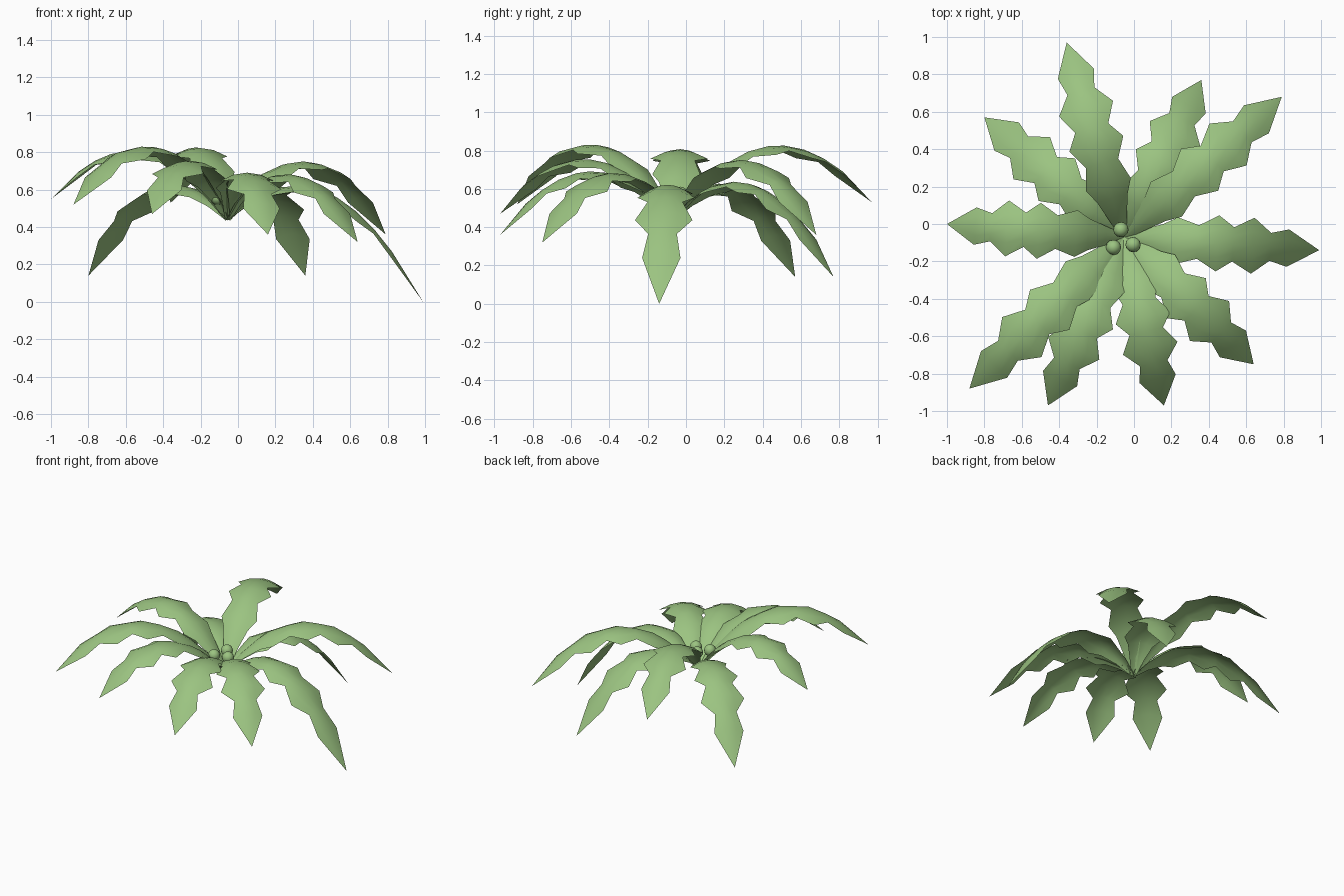
import bpy, math
from mathutils import Vector

cube = bpy.data.objects.get("Cube")
if cube:
    bpy.data.objects.remove(cube, do_unlink=True)

green = bpy.data.materials.new("leaf_green")
green.use_nodes = True
colour = (0.33, 0.55, 0.22, 1)
green.diffuse_color = colour
green.node_tree.nodes["Principled BSDF"].inputs["Base Color"].default_value = colour

BASE = Vector((-0.055, -0.07, 0.44))

# Half outline of a toothed frond: (fraction of length, half width)
OUTLINE = [(0, 0.015), (0.1, 0.05), (0.2, 0.085), (0.27, 0.125), (0.38, 0.09),
           (0.48, 0.15), (0.56, 0.092), (0.66, 0.15), (0.75, 0.075), (0.84, 0.1)]


def smooth(obj, angle):
    bpy.ops.object.select_all(action='DESELECT')
    obj.select_set(True)
    bpy.context.view_layer.objects.active = obj
    bpy.ops.object.shade_smooth_by_angle(angle=math.radians(angle))


def frond(name, tip, arch):
    """Arched, toothed leaf with a shallow ridge along the middle."""
    span = Vector(tip) - BASE
    side = Vector((-span.y, span.x, 0)).normalized()
    verts, faces = [], []
    for t, w in OUTLINE:
        mid = BASE + span * t + Vector((0, 0, arch * 4 * t * (1 - t)))
        for s in (-1, -0.5, 0, 0.5, 1):
            verts.append(mid + side * w * s - Vector((0, 0, 0.3 * w * s * s)))
    verts.append(Vector(tip))
    end = len(verts) - 1
    for i in range(len(OUTLINE) - 1):
        for j in range(4):
            a = i * 5 + j
            faces.append((a, a + 5, a + 6, a + 1)[::-1])
    faces += [(end - 5 + j, end - 4 + j, end)[::1] for j in range(4)]
    # Make every face point upward
    faces = [f if (verts[f[1]] - verts[f[0]]).cross(verts[f[2]] - verts[f[0]]).z > 0
             else f[::-1] for f in faces]
    mesh = bpy.data.meshes.new(name)
    mesh.from_pydata(verts, [], faces)
    mesh.materials.append(green)
    obj = bpy.data.objects.new(name, mesh)
    bpy.context.collection.objects.link(obj)
    smooth(obj, 60)


# Ring of fronds: tip position and arch height
FRONDS = [((-0.36, 0.97, 0.53), 0.34), ((0.36, 0.77, 0.14), 0.33),
          ((0.79, 0.68, 0.36), 0.35), ((0.99, -0.14, 0.0), 0.37),
          ((0.64, -0.75, 0.32), 0.3), ((0.16, -0.97, 0.36), 0.29),
          ((-0.46, -0.97, 0.47), 0.3), ((-0.88, -0.88, 0.52), 0.35),
          ((-1.0, 0.0, 0.55), 0.31), ((-0.8, 0.57, 0.14), 0.32)]
for n, (tip, arch) in enumerate(FRONDS):
    frond(f"frond_{n + 1}", tip, arch)

# Cluster of three round fruits at the crown
for n, spot in enumerate([(-0.07, -0.03, 0.57), (-0.11, -0.125, 0.56), (-0.005, -0.11, 0.565)]):
    bpy.ops.mesh.primitive_uv_sphere_add(segments=12, ring_count=8, radius=0.041, location=spot)
    fruit = bpy.context.object
    fruit.name = f"fruit_{n + 1}"
    fruit.data.materials.append(green)
    smooth(fruit, 60)
